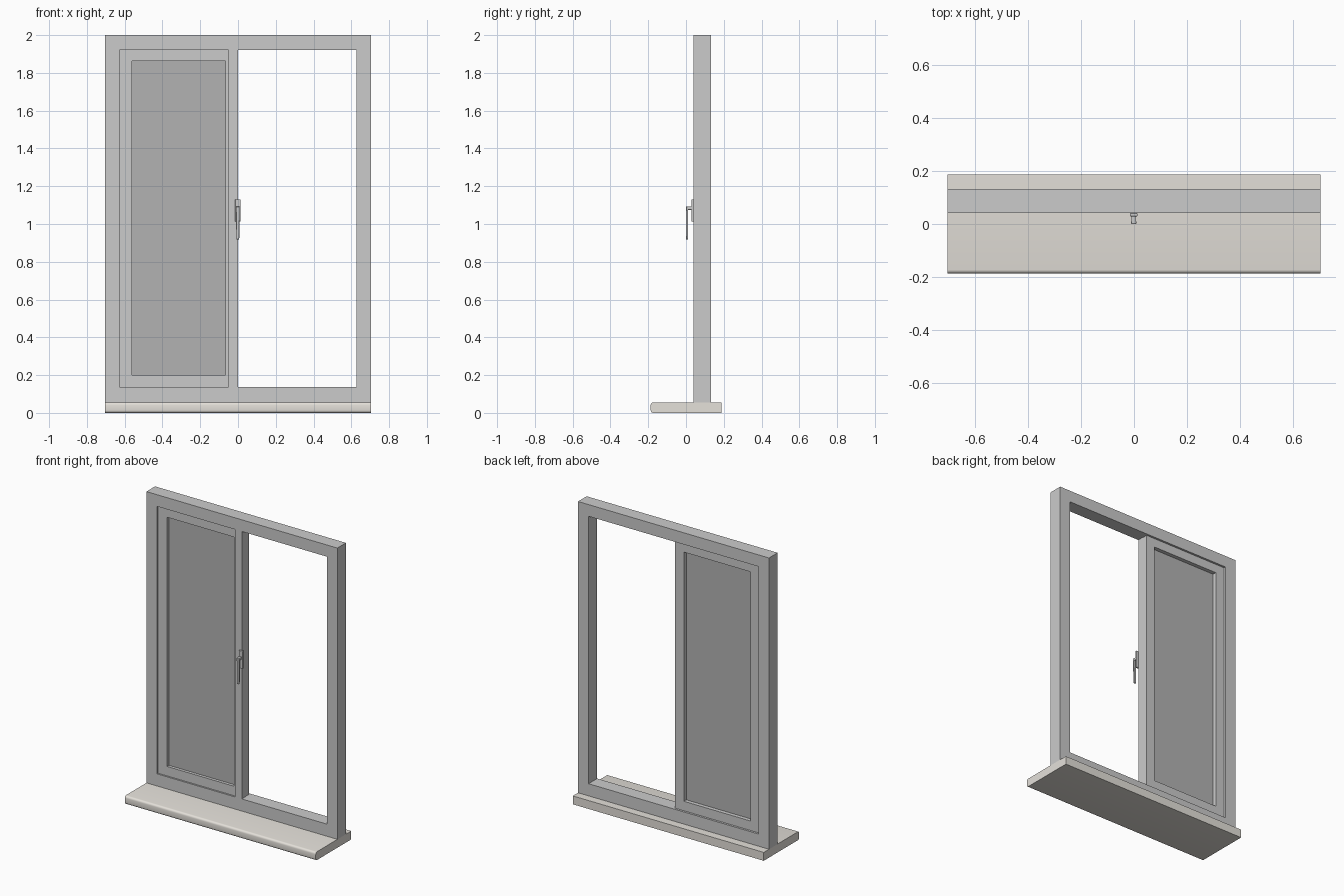
import bpy, bmesh

if "Cube" in bpy.data.objects:
    bpy.data.objects.remove(bpy.data.objects["Cube"])


def finish(name, bm, mat=None, bevel=0.0, segments=3):
    bmesh.ops.recalc_face_normals(bm, faces=bm.faces)
    me = bpy.data.meshes.new(name)
    bm.to_mesh(me)
    bm.free()
    ob = bpy.data.objects.new(name, me)
    bpy.context.collection.objects.link(ob)
    if mat:
        me.materials.append(mat)
    if bevel:
        m = ob.modifiers.new("bevel", 'BEVEL')
        m.width, m.segments = bevel, segments
    return ob


def box(name, x, y, z, **kw):
    bm = bmesh.new()
    bmesh.ops.create_cube(bm, size=1)
    for v in bm.verts:
        for i, (a, b) in enumerate((x, y, z)):
            v.co[i] = a if v.co[i] < 0 else b
    return finish(name, bm, **kw)


def ring(name, outer, inner, y0, y1):
    """Rectangular frame; outer and inner are (x0, x1, z0, z1)."""
    bm = bmesh.new()

    def loop(r, y):
        a, b, c, d = r
        return [bm.verts.new((x, y, z)) for x, z in ((a, c), (b, c), (b, d), (a, d))]
    loops = [loop(outer, y0), loop(outer, y1), loop(inner, y1), loop(inner, y0)]
    for i in range(4):
        p, q = loops[i], loops[(i + 1) % 4]
        for j in range(4):
            k = (j + 1) % 4
            bm.faces.new((p[j], p[k], q[k], q[j]))
    return finish(name, bm)


def material(name, rgb):
    m = bpy.data.materials.new(name)
    m.diffuse_color = (*rgb, 1)
    m.use_nodes = True
    m.node_tree.nodes["Principled BSDF"].inputs["Base Color"].default_value = m.diffuse_color
    return m


stone = material("sill_stone", (0.78, 0.75, 0.70))
dark = material("dark_glass", (0.45, 0.45, 0.45))

# sill with rounded front edges
bm = bmesh.new()
r, yf, yb, top = 0.014, -0.187, 0.187, 0.056
prof = [(yb, 0), (yb, top)]
for s in (1, -1):
    arc = [(1, 0), (0.924, 0.383), (0.707, 0.707), (0.383, 0.924), (0, 1)]
    arc = [(yf + r - c * r, (top - r + d * r) if s > 0 else (r - d * r)) for c, d in arc]
    prof += arc[::-1] if s > 0 else arc
face = bm.faces.new([bm.verts.new((-0.705, y, z)) for y, z in prof])
ext = bmesh.ops.extrude_face_region(bm, geom=[face])
for v in ext['geom']:
    if isinstance(v, bmesh.types.BMVert):
        v.co.x = 0.705
sill = finish("sill", bm, mat=stone)

# outer frame, central post, closed sash and its pane
ring("outer_frame", (-0.705, 0.705, 0.056, 2.0), (-0.627, 0.627, 0.137, 1.922), 0.041, 0.132)
box("centre_post", (-0.05, 0), (0.041, 0.08), (0.137, 1.922))
ring("sash", (-0.627, -0.003, 0.137, 1.922), (-0.56, -0.067, 0.2, 1.863), 0.052, 0.118)
box("pane", (-0.56, -0.067), (0.072, 0.092), (0.2, 1.863), mat=dark)

# handle: back plate, neck and tapered grip
hx = -0.001
box("handle_plate", (hx - 0.014, hx + 0.014), (0.029, 0.041), (1.013, 1.13), bevel=0.002, segments=2)
box("handle_neck", (hx - 0.009, hx + 0.009), (0.006, 0.03), (1.075, 1.092), bevel=0.002, segments=2)
grip = box("handle_grip", (hx - 0.01, hx + 0.01), (0.0, 0.011), (0.918, 1.092), bevel=0.003, segments=3)
for v in grip.data.vertices:
    if v.co.z < 1:
        v.co.x = hx + (v.co.x - hx) * 0.75

# smooth rounded parts
for ob in (sill, grip):
    bpy.ops.object.select_all(action='DESELECT')
    ob.select_set(True)
    bpy.context.view_layer.objects.active = ob
    bpy.ops.object.shade_smooth_by_angle()
